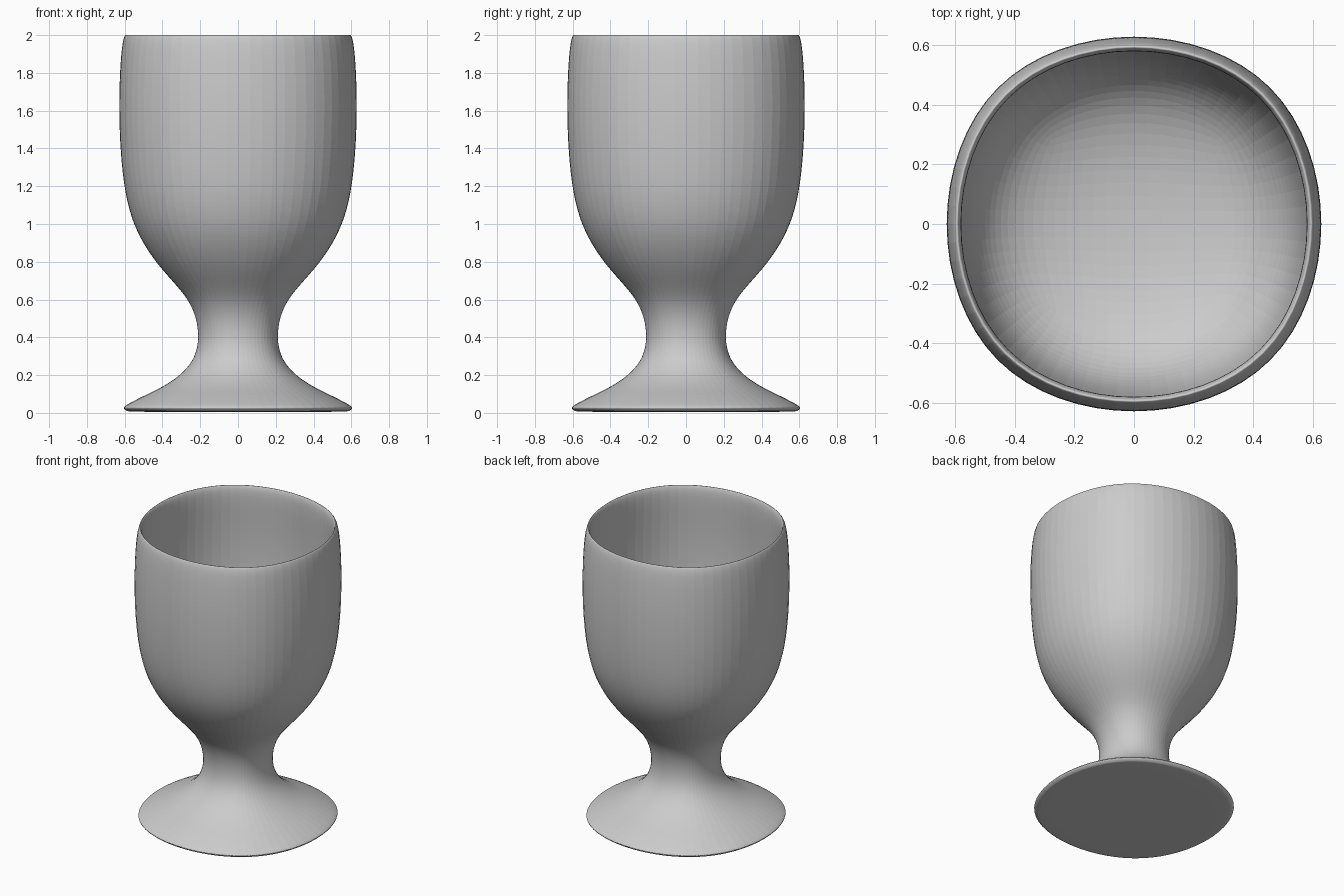
import bpy, bmesh

if "Cube" in bpy.data.objects:
    bpy.data.objects.remove(bpy.data.objects["Cube"])

# A square limit curve reaches 11/12 of its control cage along the axes
CAGE = 12 / 11

# Cage rings (half width, height): foot, stem, outer bowl, rim, inner bowl
rings = [
    (.57, .004), (.59, .010), (.607, .024), (.604, .036), (.50, .09),
    (.35, .16), (.228, .27), (.199, .42), (.246, .60), (.418, .765),
    (.57, 1.0), (.62, 1.3), (.633, 1.65), (.618, 1.93), (.602, 1.996),
    (.595, 2.003), (.586, 1.998), (.574, 1.93), (.60, 1.6), (.585, 1.17),
    (.48, .70),
]

bm = bmesh.new()
loops = []
for r, z in rings:
    a = r * CAGE
    loops.append([bm.verts.new((x * a, y * a, z))
                  for x, y in ((-1, -1), (1, -1), (1, 1), (-1, 1))])

# Square-section walls
for low, high in zip(loops, loops[1:]):
    for i in range(4):
        j = (i + 1) % 4
        bm.faces.new((low[i], low[j], high[j], high[i]))

# Underside of the foot and floor of the bowl
bm.faces.new(loops[0][::-1])
bm.faces.new(loops[-1])
bmesh.ops.recalc_face_normals(bm, faces=bm.faces)

mesh = bpy.data.meshes.new("goblet")
bm.to_mesh(mesh)
bm.free()
goblet = bpy.data.objects.new("goblet", mesh)
bpy.context.collection.objects.link(goblet)

# Rounded into a soft, slightly square goblet
sub = goblet.modifiers.new("rounding", 'SUBSURF')
sub.levels = sub.render_levels = 4
